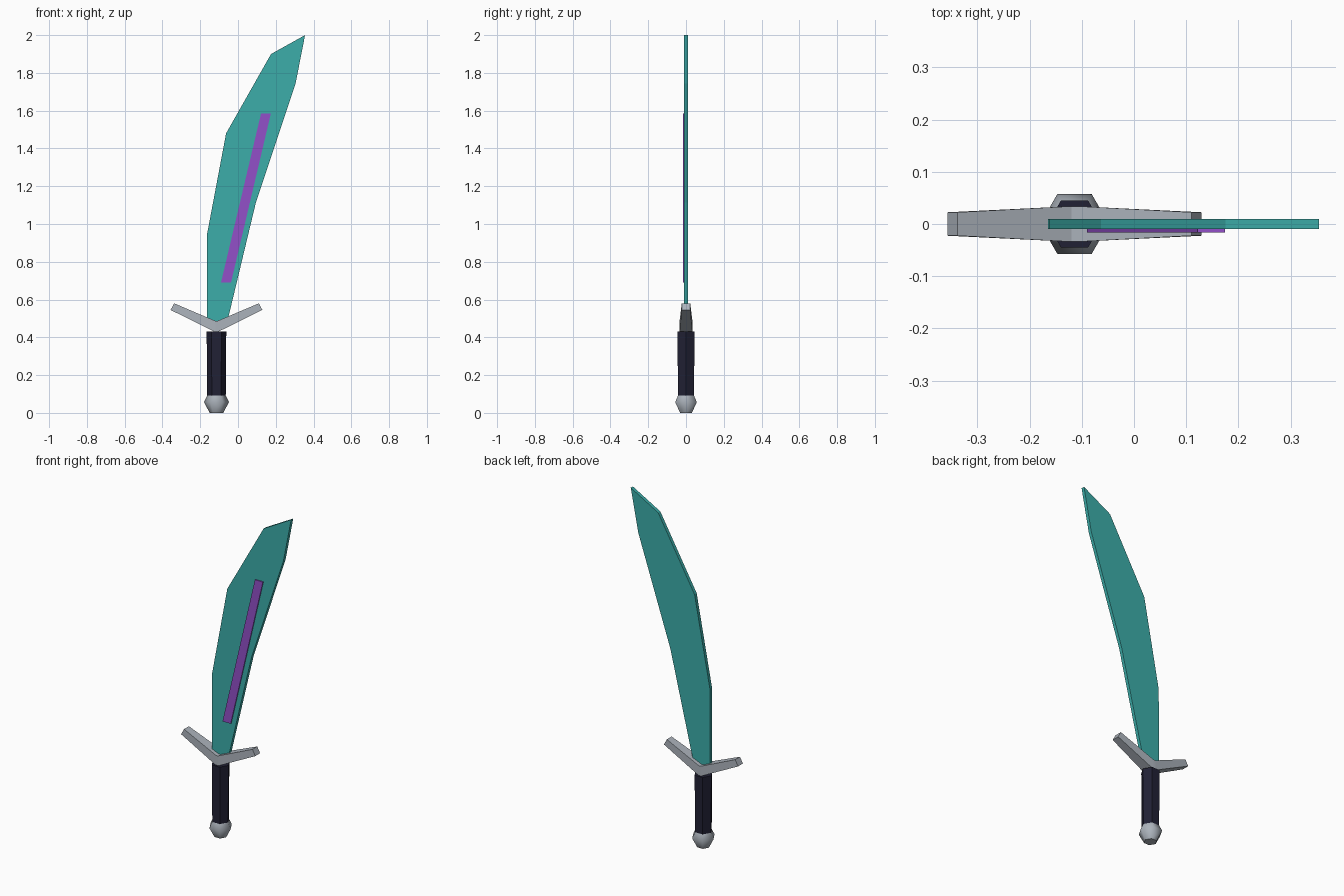
import bpy, bmesh, math

if "Cube" in bpy.data.objects:
    bpy.data.objects.remove(bpy.data.objects["Cube"])

CX = -0.114  # axis of the hilt


def material(name, rgb):
    m = bpy.data.materials.new(name)
    m.diffuse_color = (*rgb, 1)
    m.use_nodes = True
    m.node_tree.nodes["Principled BSDF"].inputs["Base Color"].default_value = m.diffuse_color
    return m


TEAL = material("teal", (0.045, 0.42, 0.40))
PURPLE = material("purple", (0.29, 0.08, 0.58))
SILVER = material("silver", (0.41, 0.45, 0.50))
NAVY = material("dark navy", (0.015, 0.015, 0.035))


def finish(bm, name, mat):
    bmesh.ops.recalc_face_normals(bm, faces=bm.faces)
    me = bpy.data.meshes.new(name)
    bm.to_mesh(me)
    bm.free()
    me.materials.append(mat)
    ob = bpy.data.objects.new(name, me)
    bpy.context.collection.objects.link(ob)
    return ob


def loft(rings, name, mat):
    """Skin a stack of equal-length vertex rings and cap both ends."""
    bm = bmesh.new()
    rows = [[bm.verts.new(p) for p in r] for r in rings]
    n = len(rows[0])
    for a, b in zip(rows, rows[1:]):
        for i in range(n):
            j = (i + 1) % n
            bm.faces.new((a[i], a[j], b[j], b[i]))
    bm.faces.new(rows[0])
    bm.faces.new(rows[-1])
    return finish(bm, name, mat)


def plate(outline, y0, y1, name, mat):
    return loft([[(x, y, z) for x, z in outline] for y in (y0, y1)], name, mat)


def hex_turned(profile, name, mat):
    rings = [[(CX + r * math.cos(k * math.pi / 3), r * math.sin(k * math.pi / 3), z)
              for k in range(6)] for r, z in profile]
    return loft(rings, name, mat)


# Curved blade
plate([(-0.165, 0.47), (-0.163, 0.95), (-0.063, 1.48), (0.175, 1.90), (0.355, 2.0),
       (0.305, 1.745), (0.095, 1.115), (-0.05, 0.51), (-0.06, 0.47)],
      -0.01, 0.01, "blade", TEAL)

# Purple strip on the front of the blade only
plate([(-0.09, 0.69), (0.122, 1.585), (0.174, 1.585), (-0.037, 0.69)],
      -0.016, -0.0095, "blade_stripe", PURPLE)

# V-shaped guard: cross-sections from one arm tip to the other
sections = []
for side in (-1, 1):
    # (offset of top, z top, offset of bottom, z bottom, half depth)
    arm = [(0.224, 0.58, 0.243, 0.545, 0.0225), (0.006, 0.487, 0.006, 0.428, 0.034)]
    for xt, zt, xb, zb, d in (arm if side < 0 else arm[::-1]):
        t, b = CX + side * xt, CX + side * xb
        sections.append([(t, -d, zt), (t, d, zt), (b, d, zb), (b, -d, zb)])
loft(sections, "guard", SILVER)

# Six-sided grip and pommel
hex_turned([(0.049, 0.08), (0.052, 0.43)], "grip", NAVY)
pommel = hex_turned([(0.036, 0.0), (0.066, 0.057), (0.045, 0.10)], "pommel", SILVER)
for p in pommel.data.polygons:
    p.use_smooth = len(p.vertices) == 4
